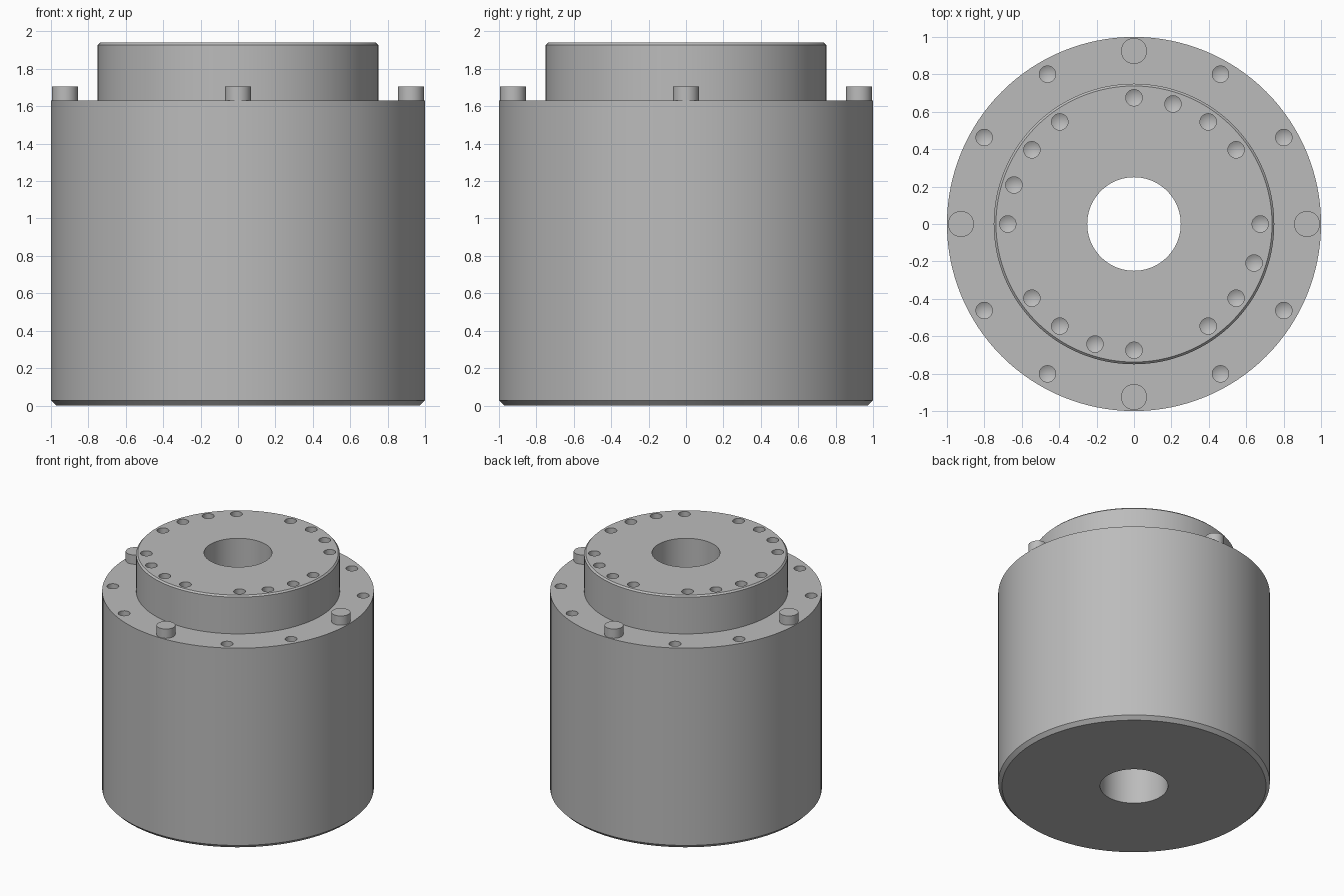
import bpy, bmesh
from math import cos, sin, pi, radians, tau

cube = bpy.data.objects.get("Cube")
if cube:
    bpy.data.objects.remove(cube, do_unlink=True)

metal = bpy.data.materials.new("machined_grey")
metal.use_nodes = True
grey = (0.5, 0.5, 0.5, 1)
metal.diffuse_color = grey
metal.node_tree.nodes["Principled BSDF"].inputs["Base Color"].default_value = grey


def lathe(bm, profile, segments, centre=(0, 0), closed=False):
    """Revolve (radius, z) points; radius zero makes a pole."""
    rings = []
    for r, z in profile:
        if r == 0:
            rings.append([bm.verts.new((*centre, z))] * segments)
        else:
            rings.append([bm.verts.new((centre[0] + r * cos(tau * i / segments),
                                        centre[1] + r * sin(tau * i / segments), z))
                          for i in range(segments)])
    pairs = list(zip(rings, rings[1:]))
    if closed:
        pairs.append((rings[-1], rings[0]))
    for a, b in pairs:
        for i in range(segments):
            j = (i + 1) % segments
            bm.faces.new(dict.fromkeys((a[i], a[j], b[j], b[i])))


def make_object(name, bm):
    bmesh.ops.recalc_face_normals(bm, faces=bm.faces)
    mesh = bpy.data.meshes.new(name)
    bm.to_mesh(mesh)
    bm.free()
    mesh.materials.append(metal)
    obj = bpy.data.objects.new(name, mesh)
    bpy.context.collection.objects.link(obj)
    return obj


def smooth(obj):
    bpy.ops.object.select_all(action="DESELECT")
    obj.select_set(True)
    bpy.context.view_layer.objects.active = obj
    bpy.ops.object.shade_smooth_by_angle(angle=radians(30))


def on_circle(radius, degrees):
    return radius * cos(radians(degrees)), radius * sin(radians(degrees))


BORE, BODY, COLLAR = 0.25, 1.0, 0.75
SHOULDER, TOP = 1.63, 1.94
FLANGE_RING, COLLAR_RING = 0.925, 0.675
HOLE, DEPTH = 0.044, 0.12

# Housing: chamfered drum, raised collar and through bore
bm = bmesh.new()
lathe(bm, [(BORE, 0), (0.972, 0), (BODY, 0.028), (BODY, SHOULDER), (COLLAR, SHOULDER),
           (COLLAR, TOP - 0.012), (COLLAR - 0.012, TOP), (BORE, TOP)], 128, closed=True)
housing = make_object("housing", bm)

# Drilled holes with conical ends, repeated in each quadrant
bm = bmesh.new()
for quadrant in range(0, 360, 90):
    holes = [(FLANGE_RING, a, SHOULDER) for a in (30, 60)]
    holes += [(COLLAR_RING, a, TOP) for a in (0, 36, 54, 72)]
    for ring, angle, z in holes:
        lathe(bm, [(0, z - DEPTH - 0.025), (HOLE, z - DEPTH), (HOLE, z + 0.05), (0, z + 0.05)],
              24, on_circle(ring, angle + quadrant))
cutter = make_object("hole_cutter", bm)
cutter.hide_render = True
drill = housing.modifiers.new("drilled_holes", "BOOLEAN")
drill.operation = "DIFFERENCE"
drill.solver = "EXACT"
drill.object = cutter
bpy.context.view_layer.objects.active = housing
bpy.ops.object.modifier_apply(modifier=drill.name)
bpy.data.objects.remove(cutter, do_unlink=True)
smooth(housing)

# Locating pins on the shoulder
for side, angle in (("left", 0), ("back", 90), ("right", 180), ("front", 270)):
    bm = bmesh.new()
    lathe(bm, [(0, SHOULDER - 0.01), (0.069, SHOULDER - 0.01), (0.069, 1.705), (0, 1.705)],
          48, on_circle(FLANGE_RING, angle))
    smooth(make_object(side + "_pin", bm))
